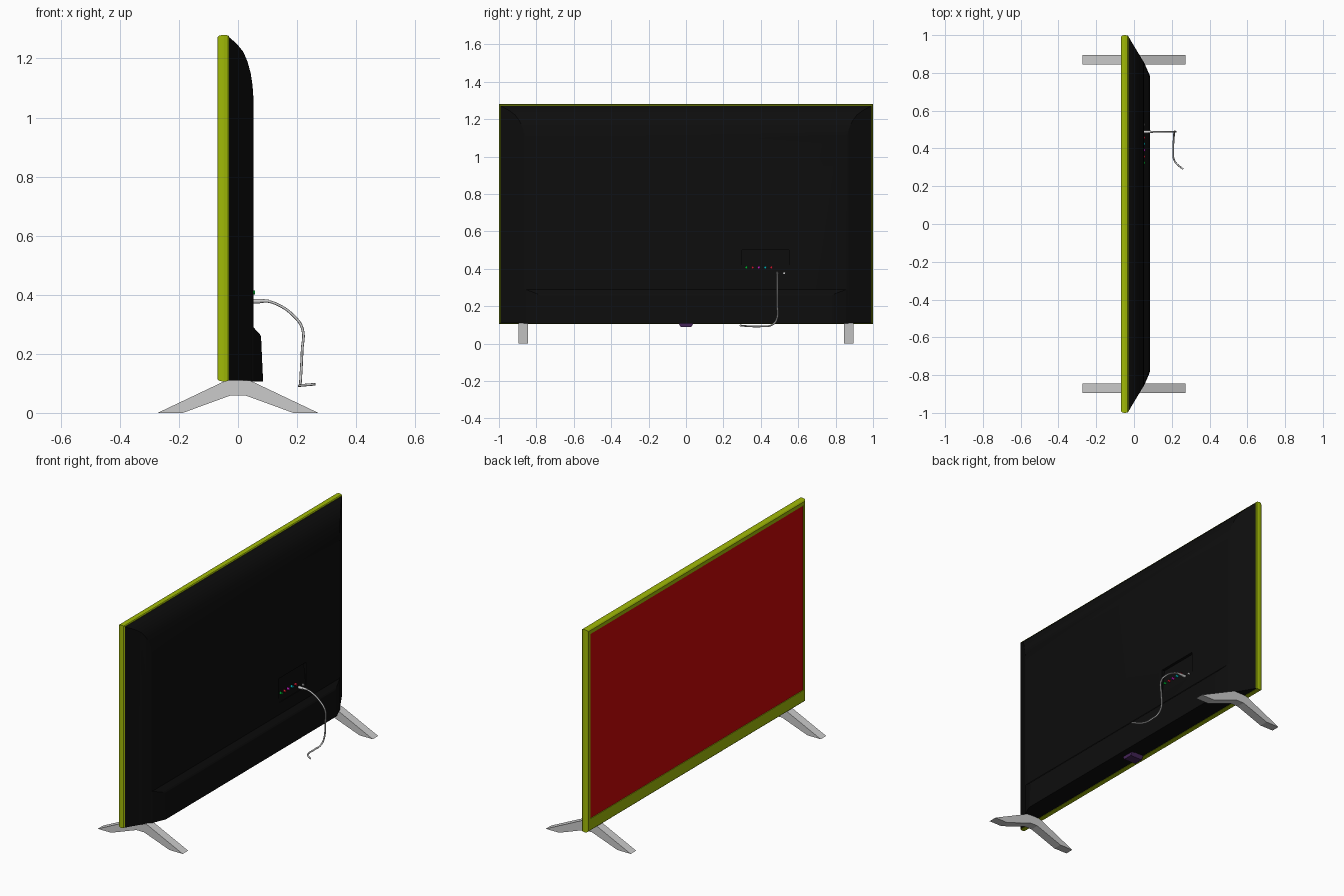
import bpy, bmesh, math
from mathutils import Matrix

if "Cube" in bpy.data.objects:
    bpy.data.objects.remove(bpy.data.objects["Cube"])


def material(name, rgb):
    m = bpy.data.materials.new(name)
    m.diffuse_color = (*rgb, 1)
    m.use_nodes = True
    m.node_tree.nodes["Principled BSDF"].inputs["Base Color"].default_value = m.diffuse_color
    return m


LIME = material("lime", (0.35, 0.48, 0.002))
RED = material("red", (0.60, 0.002, 0.002))
BLACK = material("black", (0.004, 0.004, 0.004))
PURPLE = material("purple", (0.06, 0.018, 0.10))
GREEN = material("green", (0.0, 0.45, 0.03))
CRIMSON = material("crimson", (0.6, 0.01, 0.03))
MAGENTA = material("magenta", (0.6, 0.01, 0.6))
TEAL = material("teal", (0.0, 0.45, 0.5))


def finish(name, bm, mat=None, smooth=None):
    bmesh.ops.recalc_face_normals(bm, faces=bm.faces)
    me = bpy.data.meshes.new(name)
    bm.to_mesh(me)
    bm.free()
    ob = bpy.data.objects.new(name, me)
    bpy.context.collection.objects.link(ob)
    if mat:
        me.materials.append(mat)
    if smooth:
        bpy.ops.object.select_all(action='DESELECT')
        ob.select_set(True)
        bpy.context.view_layer.objects.active = ob
        bpy.ops.object.shade_smooth_by_angle(angle=math.radians(smooth))
    return ob


def loft(name, rings, mat=None, smooth=None):
    """Join rectangles (x at bottom, x at top, half width, z low, z high) and cap both ends."""
    bm = bmesh.new()
    loops = []
    for xb, xt, w, z0, z1 in rings:
        loops.append([bm.verts.new(p) for p in
                      ((xb, -w, z0), (xb, w, z0), (xt, w, z1), (xt, -w, z1))])
    for a, b in zip(loops, loops[1:]):
        for i in range(4):
            j = (i + 1) % 4
            bm.faces.new((a[i], a[j], b[j], b[i]))
    bm.faces.new(loops[0])
    bm.faces.new(loops[-1])
    return finish(name, bm, mat, smooth)


def prism(name, profile, axis, lo, hi, mat=None):
    """Extrude a 2D profile along x (profile in yz) or y (profile in xz)."""
    bm = bmesh.new()
    put = (lambda a, b, t: (t, a, b)) if axis == 'x' else (lambda a, b, t: (a, t, b))
    f = bm.faces.new([bm.verts.new(put(a, b, lo)) for a, b in profile])
    ext = bmesh.ops.extrude_face_region(bm, geom=[f])
    shift = (hi - lo, 0, 0) if axis == 'x' else (0, hi - lo, 0)
    bmesh.ops.translate(bm, vec=shift,
                        verts=[v for v in ext['geom'] if isinstance(v, bmesh.types.BMVert)])
    return finish(name, bm, mat)


def cylinder_x(name, x0, x1, y, z, r0, r1, mat=None, sides=16):
    bm = bmesh.new()
    bmesh.ops.create_cone(bm, cap_ends=True, segments=sides, radius1=r0, radius2=r1,
                          depth=x1 - x0,
                          matrix=Matrix.Translation(((x0 + x1) / 2, y, z))
                          @ Matrix.Rotation(math.pi / 2, 4, 'Y'))
    return finish(name, bm, mat, 40)


# Bezel: rounded outer rim, stepping in to the screen opening
outer = [(-0.030, 0.006), (-0.034, 0.002), (-0.047, 0.0), (-0.052, 0.0),
         (-0.064, 0.003), (-0.070, 0.009)]
rings = [(x, x, 1.0 - d, 0.106 + d, 1.28 - d) for x, d in outer]
rings += [(x, x, 0.975, 0.18, 1.25) for x in (-0.070, -0.064)]
loft("bezel", rings, LIME)

# Screen
loft("screen", [(x, x, 0.976, 0.179, 1.251) for x in (-0.060, -0.066)], RED)

# Back shell: tapered sides and a curved top edge
back = [(-0.035, 0.994, 1.274), (-0.028, 0.990, 1.271), (0.000, 0.943, 1.245),
        (0.018, 0.913, 1.222), (0.032, 0.890, 1.190), (0.043, 0.871, 1.150),
        (0.049, 0.861, 1.110), (0.052, 0.850, 1.070)]
shell = loft("back_shell", [(x, x, w, 0.109, z) for x, w, z in back], BLACK)

# Recessed connector panel, deepest at its top edge
cutter = prism("panel_cutter", [(0.050, 0.36), (0.12, 0.36), (0.12, 0.50), (0.036, 0.50)],
               'y', 0.30, 0.55)
mod = shell.modifiers.new("panel", 'BOOLEAN')
mod.operation = 'DIFFERENCE'
mod.solver = 'EXACT'
mod.object = cutter
bpy.ops.object.select_all(action='DESELECT')
bpy.context.view_layer.objects.active = shell
shell.select_set(True)
bpy.ops.object.modifier_apply(modifier=mod.name)
bpy.data.objects.remove(cutter)
bpy.ops.object.shade_smooth_by_angle(angle=math.radians(25))

# Lower housing bulge
loft("lower_housing", [(0.030, 0.030, 0.885, 0.107, 0.290), (0.052, 0.052, 0.858, 0.107, 0.290),
                       (0.080, 0.074, 0.795, 0.107, 0.266), (0.085, 0.078, 0.780, 0.107, 0.258)],
     BLACK)

# Sensor under the bottom edge
prism("sensor", [(-0.042, 0.114), (-0.028, 0.088), (0.028, 0.088), (0.042, 0.114)],
      'x', -0.032, 0.046, PURPLE)

# Stand legs
half = [(0.04, 0.110), (0.272, 0.0), (0.187, 0.0), (0.025, 0.059)]
leg = half + [(-x, z) for x, z in reversed(half)]
for side, y in (("left", -0.87), ("right", 0.87)):
    prism("stand_leg_" + side, leg, 'y', y - 0.025, y + 0.025)

# Connector sockets
for i, mat in enumerate((GREEN, CRIMSON, MAGENTA, TEAL, CRIMSON)):
    y = 0.323 + 0.0335 * i
    cylinder_x(f"socket_{i + 1}", 0.039, 0.057, y, 0.407, 0.007, 0.007, mat)
cylinder_x("aerial_socket", 0.039, 0.056, 0.525, 0.378, 0.006, 0.006)

# Plug and hanging cable
cylinder_x("plug", 0.039, 0.075, 0.488, 0.378, 0.008, 0.008)
cylinder_x("plug_sleeve", 0.075, 0.105, 0.488, 0.379, 0.007, 0.0045)
path = [(0.095, 0.488, 0.379), (0.125, 0.488, 0.371), (0.185, 0.488, 0.332),
        (0.218, 0.488, 0.285), (0.217, 0.488, 0.21), (0.213, 0.485, 0.13),
        (0.211, 0.460, 0.100), (0.208, 0.400, 0.092), (0.214, 0.335, 0.093), (0.260, 0.290, 0.097)]
cu = bpy.data.curves.new("cable", 'CURVE')
cu.dimensions = '3D'
cu.bevel_depth = 0.0045
cu.bevel_resolution = 2
cu.resolution_u = 6
cu.use_fill_caps = True
sp = cu.splines.new('BEZIER')
sp.bezier_points.add(len(path) - 1)
for bp, p in zip(sp.bezier_points, path):
    bp.co = p
    bp.handle_left_type = bp.handle_right_type = 'AUTO'
bpy.context.collection.objects.link(bpy.data.objects.new("cable", cu))
